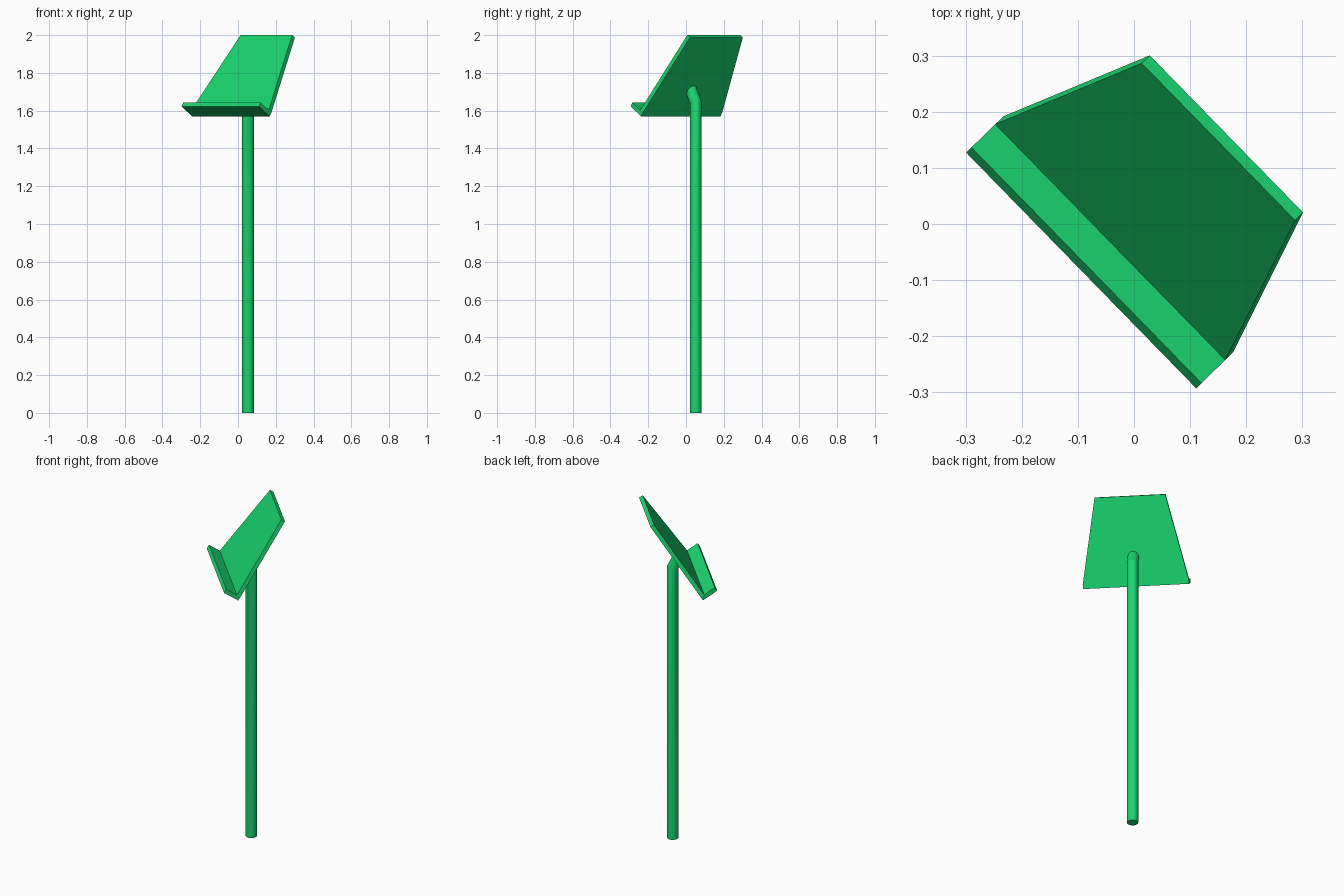
import bpy, bmesh, math
from mathutils import Vector, Matrix

if "Cube" in bpy.data.objects:
    bpy.data.objects.remove(bpy.data.objects["Cube"])

TURN = Matrix.Rotation(math.radians(-45.7), 4, 'Z')   # whole stand faces front-left
TILT = math.radians(56.5)                             # slope of the desk
ALONG = Vector((0, math.cos(TILT), math.sin(TILT)))   # up the board
NORMAL = Vector((0, -math.sin(TILT), math.cos(TILT))) # out of the board front
BASE = Vector((0, -0.046, 1.57))                      # lowest back edge
THICK = 0.024

green = bpy.data.materials.new("green_paint")
green.diffuse_color = (0.01, 0.67, 0.16, 1)
green.use_nodes = True
green.node_tree.nodes["Principled BSDF"].inputs["Base Color"].default_value = green.diffuse_color


def finish(name, bm):
    bmesh.ops.recalc_face_normals(bm, faces=bm.faces)
    bm.transform(TURN)
    mesh = bpy.data.meshes.new(name)
    bm.to_mesh(mesh)
    bm.free()
    obj = bpy.data.objects.new(name, mesh)
    bpy.context.collection.objects.link(obj)
    mesh.materials.append(green)
    return obj


def extrude(bm, faces, distance):
    out = bmesh.ops.extrude_face_region(bm, geom=faces)["geom"]
    verts = [g for g in out if isinstance(g, bmesh.types.BMVert)]
    bmesh.ops.translate(bm, verts=verts, vec=NORMAL * distance)
    return [g for g in out if isinstance(g, bmesh.types.BMFace)]


# Tapered reading board with a book ledge along its bottom edge
bm = bmesh.new()
rows = [(0, -0.30, 0.287), (THICK, -0.30, 0.287), (0.5, -0.1955, 0.1955)]
verts = [[bm.verts.new(BASE + ALONG * s + Vector((u, 0, 0))) for u in (a, b)]
         for s, a, b in rows]
faces = [bm.faces.new((lo[0], lo[1], hi[1], hi[0])) for lo, hi in zip(verts, verts[1:])]
front = extrude(bm, faces, THICK)
ledge = min(front, key=lambda f: f.calc_center_median().z)
extrude(bm, [ledge], 0.095 - THICK)
finish("reading_board", bm)

# Round post with a mitred bend, cut to end inside the board
SIDES, RADIUS, LEAN = 24, 0.031, math.radians(28)
bend = Vector((0, 0.0742, 1.643))
up = Vector((0, 0, 1))
neck = Vector((0, -math.sin(LEAN), math.cos(LEAN)))


def slide(points, direction, origin, normal):
    """Move points along a direction onto a plane."""
    return [p + direction * ((origin - p).dot(normal) / direction.dot(normal)) for p in points]


foot = [Vector((RADIUS * math.cos(t), bend.y + RADIUS * math.sin(t), 0))
        for t in (2 * math.pi * i / SIDES for i in range(SIDES))]
elbow = slide(foot, up, bend, up + neck)
end = slide(elbow, neck, BASE + NORMAL * THICK / 2, NORMAL)

bm = bmesh.new()
rings = [[bm.verts.new(p) for p in ring] for ring in (foot, elbow, end)]
for lo, hi in zip(rings, rings[1:]):
    for i in range(SIDES):
        j = (i + 1) % SIDES
        bm.faces.new((lo[i], lo[j], hi[j], hi[i]))
bm.faces.new(rings[0])
bm.faces.new(rings[-1])
post = finish("post", bm)
bpy.context.view_layer.objects.active = post
post.select_set(True)
bpy.ops.object.shade_smooth_by_angle(angle=math.radians(25))
